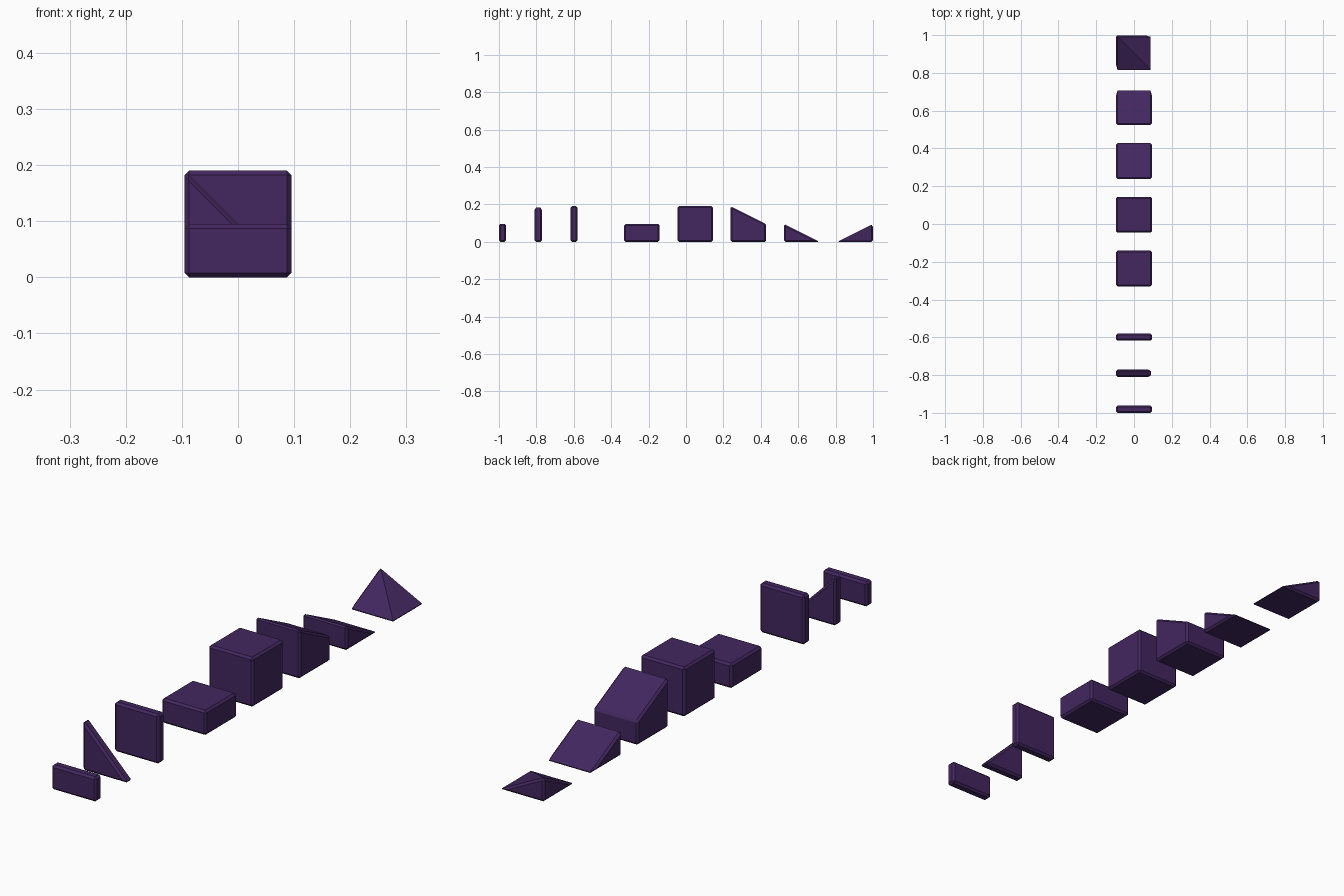
import bpy, bmesh
from mathutils import Vector

cube = bpy.data.objects.get("Cube")
if cube:
    bpy.data.objects.remove(cube)

S = 0.19          # module size
R, H = S / 2, S / 2
T = 0.038         # panel thickness

purple = bpy.data.materials.new("dark purple")
purple.use_nodes = True
colour = (0.056, 0.02, 0.115, 1)
purple.diffuse_color = colour
purple.node_tree.nodes["Principled BSDF"].inputs["Base Color"].default_value = colour


def finish(name, bm, y):
    """Turn a bmesh into a chamfered object placed along the row."""
    bmesh.ops.recalc_face_normals(bm, faces=bm.faces[:])
    mesh = bpy.data.meshes.new(name)
    bm.to_mesh(mesh)
    bm.free()
    mesh.materials.append(purple)
    obj = bpy.data.objects.new(name, mesh)
    obj.location.y = y
    bpy.context.collection.objects.link(obj)
    bevel = obj.modifiers.new("chamfer", 'BEVEL')
    bevel.width = 0.008
    bevel.segments = 1
    bevel.limit_method = 'ANGLE'
    bevel.angle_limit = 0.7


def prism(name, y, profile, along, depth):
    """Extrude a (horizontal, z) profile along x or y, centred."""
    bm = bmesh.new()
    if along == 'x':
        start, push = [(-depth / 2, h, z) for h, z in profile], (depth, 0, 0)
    else:
        start, push = [(h, -depth / 2, z) for h, z in profile], (0, depth, 0)
    face = bm.faces.new([bm.verts.new(p) for p in start])
    out = bmesh.ops.extrude_face_region(bm, geom=[face], use_keep_orig=True)
    verts = [v for v in out["geom"] if isinstance(v, bmesh.types.BMVert)]
    bmesh.ops.translate(bm, verts=verts, vec=Vector(push))
    finish(name, bm, y)


def rect(height):
    return [(-R, 0), (R, 0), (R, height), (-R, height)]


# Thin wall panels
prism("half_panel", -0.981, rect(H), 'y', T)
prism("triangle_panel", -0.79, [(-R, 0), (R, 0), (-R, S)], 'y', T)
prism("full_panel", -0.599, rect(S), 'y', T)

# Solid blocks
prism("half_block", -0.236, rect(H), 'x', S)
prism("full_block", 0.049, rect(S), 'x', S)
prism("sloped_block", 0.334, [(-R, 0), (R, 0), (R, H), (-R, S)], 'x', S)
prism("wedge_block", 0.619, [(-R, 0), (R, 0), (-R, H)], 'x', S)

# Corner wedge: square base with the peak above one back corner
bm = bmesh.new()
base = [bm.verts.new((x, y, 0)) for x, y in ((-R, -R), (R, -R), (R, R), (-R, R))]
peak = bm.verts.new((-R, R, H))
bm.faces.new(base)
for a, b in zip(base, base[1:] + base[:1]):
    bm.faces.new((a, b, peak))
finish("corner_wedge", bm, 0.904)
